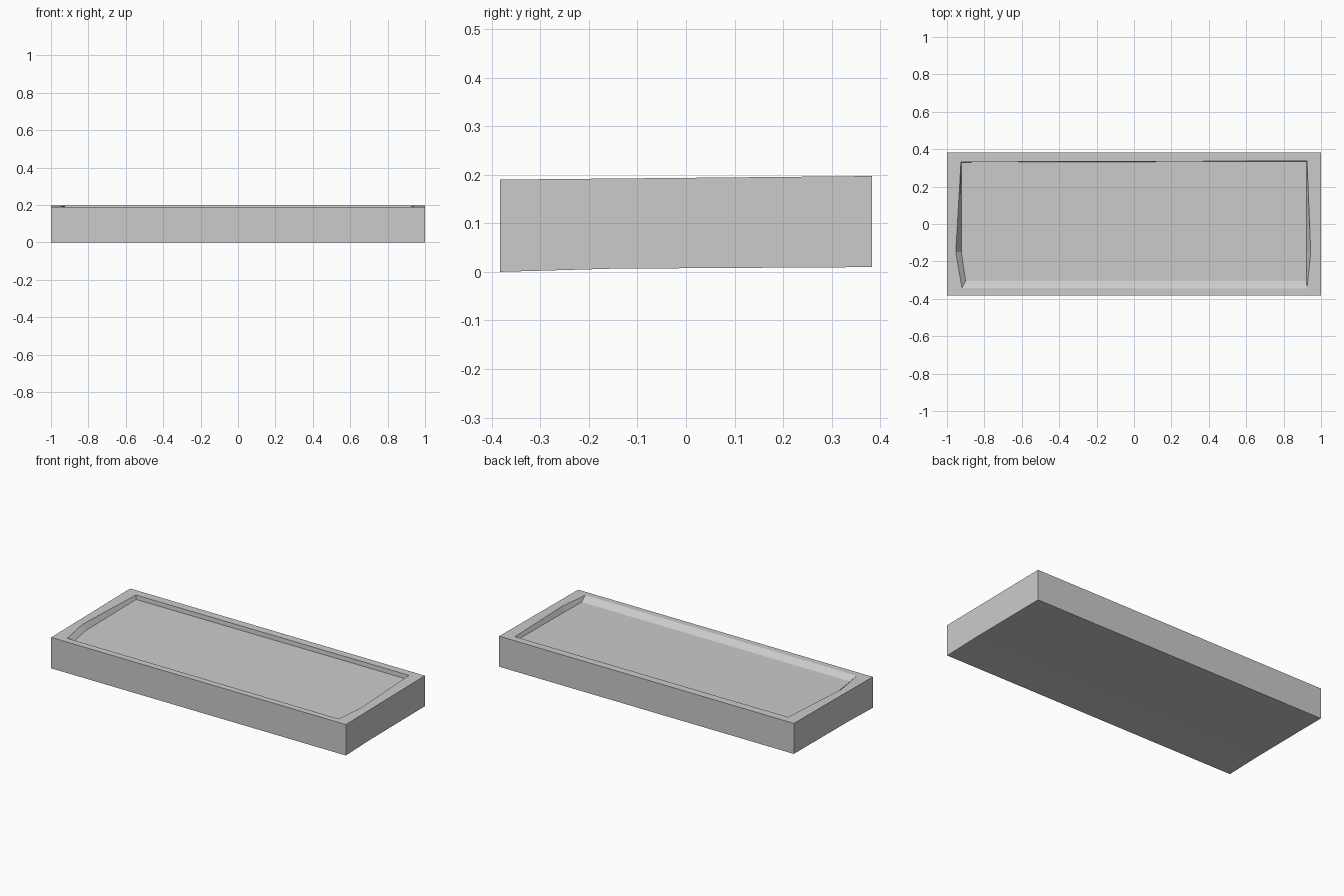
import bpy, bmesh

if "Cube" in bpy.data.objects:
    bpy.data.objects.remove(bpy.data.objects["Cube"])

bm = bmesh.new()


def top_z(y):
    # the upper surface rises slightly towards the back
    return 0.1935 + 0.0095 * y


def ring(points, z):
    return [bm.verts.new((x, y, z(y))) for x, y in points]


def bridge(a, b):
    n = len(a)
    for i in range(n):
        j = (i + 1) % n
        bm.faces.new((a[i], a[j], b[j], b[i]))


# outlines run counter-clockwise, with a bend part-way along each short side
outer = [(-1, -0.383), (1, -0.383), (1, -0.15), (1, 0.383), (-1, 0.383), (-1, -0.15)]
rim = [(-0.92, -0.342), (0.925, -0.345), (0.945, -0.15),
       (0.925, 0.337), (-0.925, 0.332), (-0.953, -0.15)]
floor = [(-0.9, -0.305), (0.922, -0.305), (0.922, -0.15),
         (0.922, 0.335), (-0.923, 0.33), (-0.923, -0.15)]

# shell, rim, sloping recess walls
bottom = ring(outer, lambda y: 0.001 if y < -0.3 else 0.0075 + 0.006 * y)
top = ring(outer, top_z)
lip = ring(rim, top_z)
inner = ring(floor, lambda y: top_z(y) - 0.026)
bridge(bottom, top)
bridge(top, lip)
bridge(lip, inner)

# recess floor and underside
for r in (inner, bottom):
    bm.faces.new((r[0], r[1], r[2], r[5]))
    bm.faces.new((r[5], r[2], r[3], r[4]))

for v in bottom[:2]:
    v.co.z = 0.0
bmesh.ops.recalc_face_normals(bm, faces=bm.faces)

mesh = bpy.data.meshes.new("shallow_tray")
bm.to_mesh(mesh)
bm.free()
obj = bpy.data.objects.new("shallow_tray", mesh)
bpy.context.collection.objects.link(obj)
